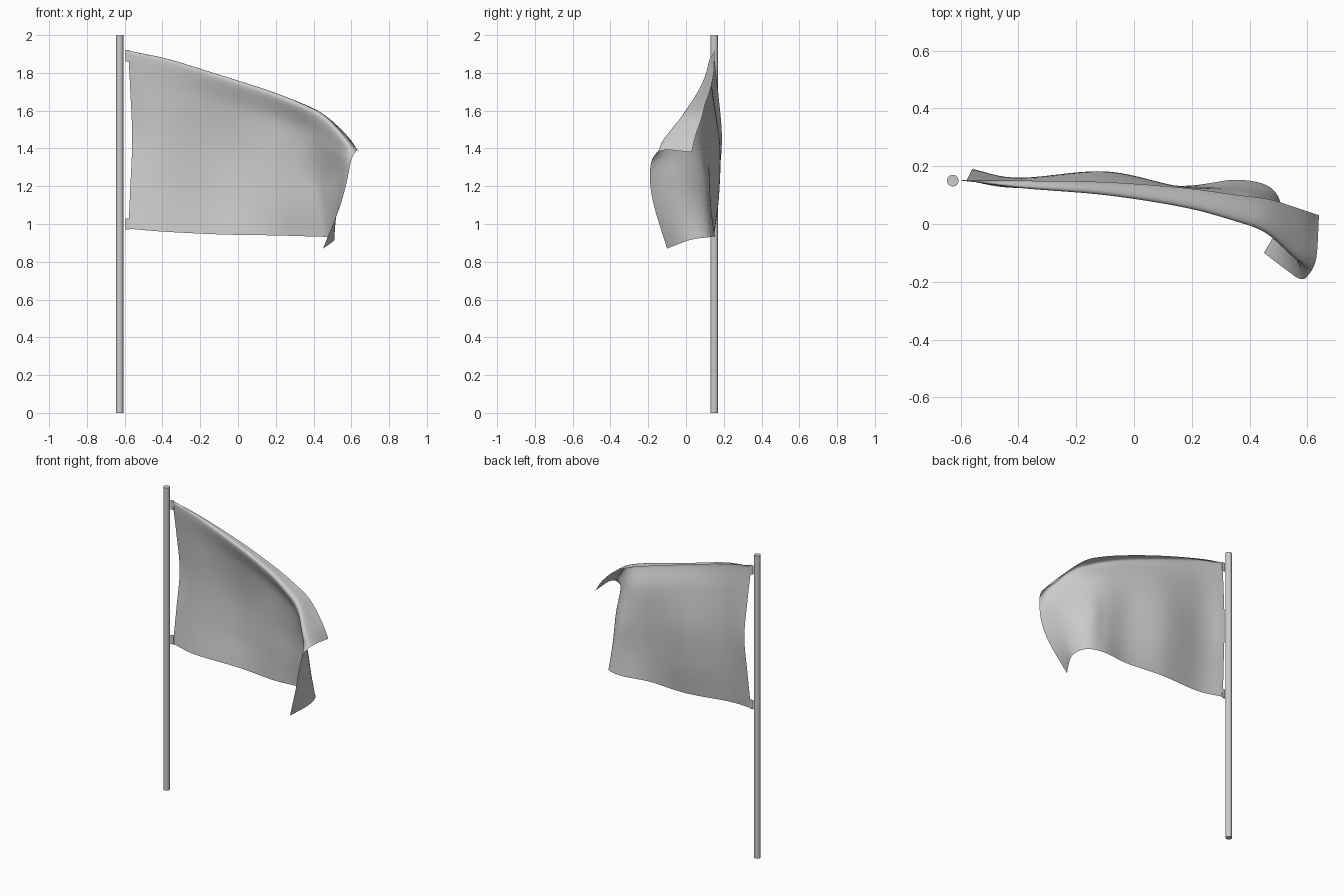
import bpy, bmesh

if "Cube" in bpy.data.objects:
    bpy.data.objects.remove(bpy.data.objects["Cube"])

# Cloth control columns from pole side to free edge; rows run bottom -> crest -> folded-back hem
COLS = [
    [(-.58, .15, .975), (-.57, .17, 1.2), (-.56, .19, 1.45), (-.57, .17, 1.7), (-.58, .15, 1.88), (-.59, .15, 1.92)],
    [(-.4, .125, .96), (-.4, .15, 1.2), (-.4, .16, 1.45), (-.4, .145, 1.7), (-.4, .125, 1.865), (-.4, .15, 1.878)],
    [(-.1, .15, .945), (-.1, .175, 1.15), (-.1, .18, 1.4), (-.1, .145, 1.63), (-.1, .1, 1.775), (-.1, .145, 1.79)],
    [(.17, .132, .94), (.16, .13, 1.13), (.15, .13, 1.36), (.16, .11, 1.56), (.17, .058, 1.69), (.17, .125, 1.702)],
    [(.36, .153, .935), (.34, .13, 1.1), (.32, .115, 1.3), (.33, .075, 1.5), (.35, .01, 1.618), (.36, .1, 1.63)],
    [(.48, .12, .93), (.45, .105, 1.1), (.43, .085, 1.27), (.44, .015, 1.45), (.46, -.03, 1.56), (.47, .085, 1.568)],
    [(.51, .02, .915), (.52, 0, 1.1), (.53, -.03, 1.25), (.54, -.09, 1.38), (.57, -.115, 1.45), (.58, .05, 1.465)],
    [(.45, -.1, .87), (.535, -.165, 1.08), (.575, -.19, 1.22), (.6, -.18, 1.34), (.63, -.12, 1.39), (.64, .03, 1.38)],
]


def smooth_path(pts, steps):
    """Catmull-Rom resampling through the points."""
    first = tuple(2 * a - b for a, b in zip(pts[0], pts[1]))
    last = tuple(2 * a - b for a, b in zip(pts[-1], pts[-2]))
    p = [first] + list(pts) + [last]
    out = []
    for i in range(1, len(p) - 2):
        for k in range(steps):
            t = k / steps
            out.append(tuple(
                b + .5 * t * (c - a + t * (2 * a - 5 * b + 4 * c - d + t * (3 * (b - c) + d - a)))
                for a, b, c, d in zip(*p[i - 1:i + 3])))
    out.append(tuple(pts[-1]))
    return out


# Flag cloth
columns = [smooth_path(c, 9) for c in COLS]
rows = [smooth_path(r, 10) for r in zip(*columns)]
n = len(rows[0])
verts = [v for r in rows for v in r]
faces = [(j * n + i, j * n + i + 1, (j + 1) * n + i + 1, (j + 1) * n + i)
         for j in range(len(rows) - 1) for i in range(n - 1)]
mesh = bpy.data.meshes.new("flag_cloth")
mesh.from_pydata(verts, [], faces)
mesh.shade_smooth()
bpy.context.collection.objects.link(bpy.data.objects.new("flag_cloth", mesh))

# Corner tabs next to the pole
for name, z in (("upper_tab", 1.89), ("lower_tab", 1.0)):
    bpy.ops.mesh.primitive_cube_add(size=1, location=(-.585, .15, z))
    tab = bpy.context.object
    tab.name = name
    tab.scale = (.022, .004, .06)

# Pole
bpy.ops.mesh.primitive_cylinder_add(vertices=24, radius=.02, depth=2, location=(-.627, .15, 1))
bpy.context.object.name = "pole"
bpy.ops.object.shade_smooth_by_angle()
